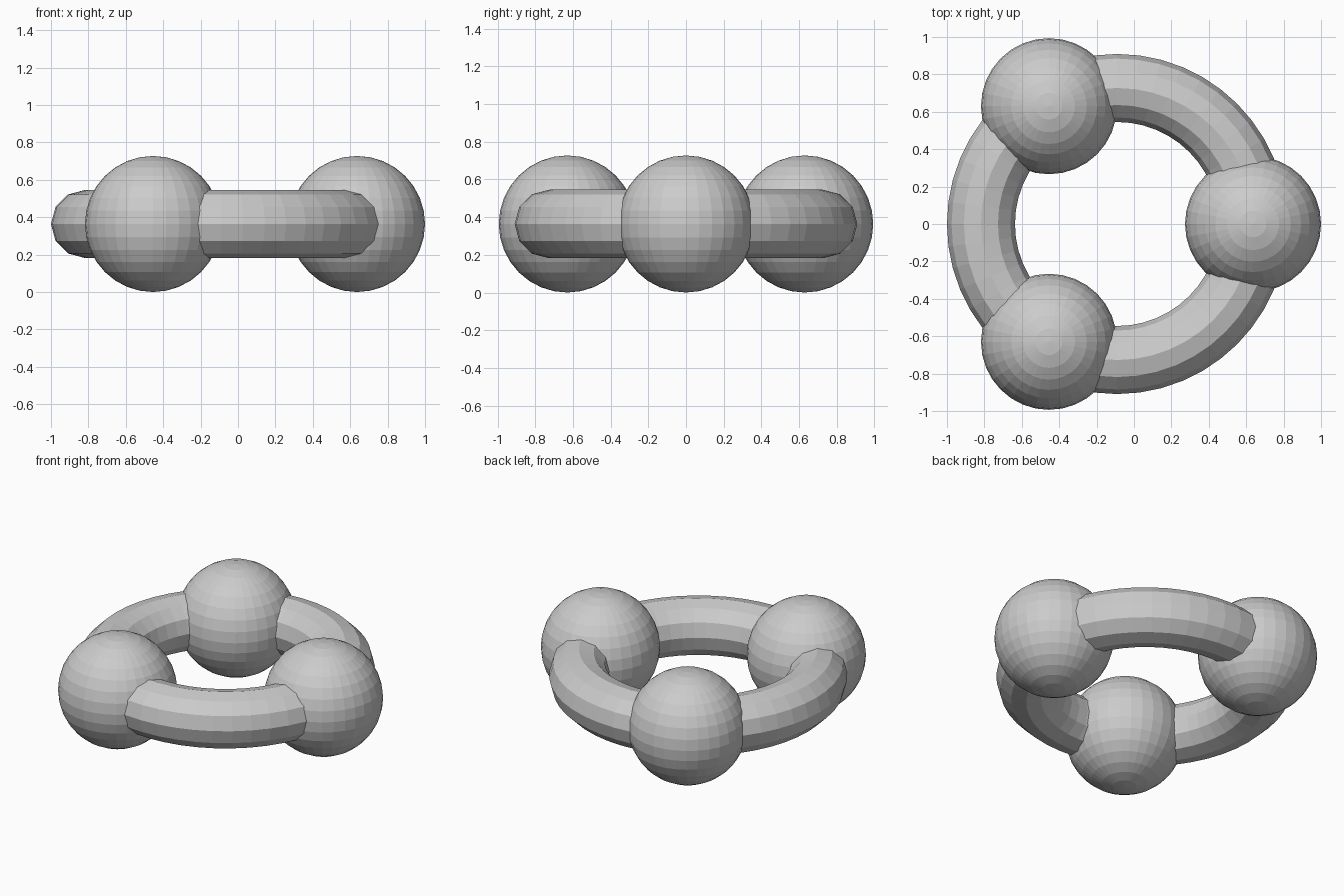
import bpy
from math import cos, sin, tau

if "Cube" in bpy.data.objects:
    bpy.data.objects.remove(bpy.data.objects["Cube"])

RING_R = 2 / 2.75          # ring radius
TUBE_R = RING_R / 4        # ring thickness radius
BALL_R = RING_R / 2        # ball radius
CX, CZ = -1 + RING_R + TUBE_R, BALL_R

# Ring
bpy.ops.mesh.primitive_torus_add(
    major_segments=48, minor_segments=12,
    major_radius=RING_R, minor_radius=TUBE_R, location=(CX, 0, CZ))
ring = bpy.context.object
ring.name = "ring"
bpy.ops.object.shade_flat()

# Three balls evenly spaced along the ring
for i in range(3):
    a = tau * i / 3
    bpy.ops.mesh.primitive_uv_sphere_add(
        segments=32, ring_count=16, radius=BALL_R,
        location=(CX + RING_R * cos(a), RING_R * sin(a), CZ))
    bpy.context.object.name = f"ball_{i + 1}"
    bpy.ops.object.shade_flat()
